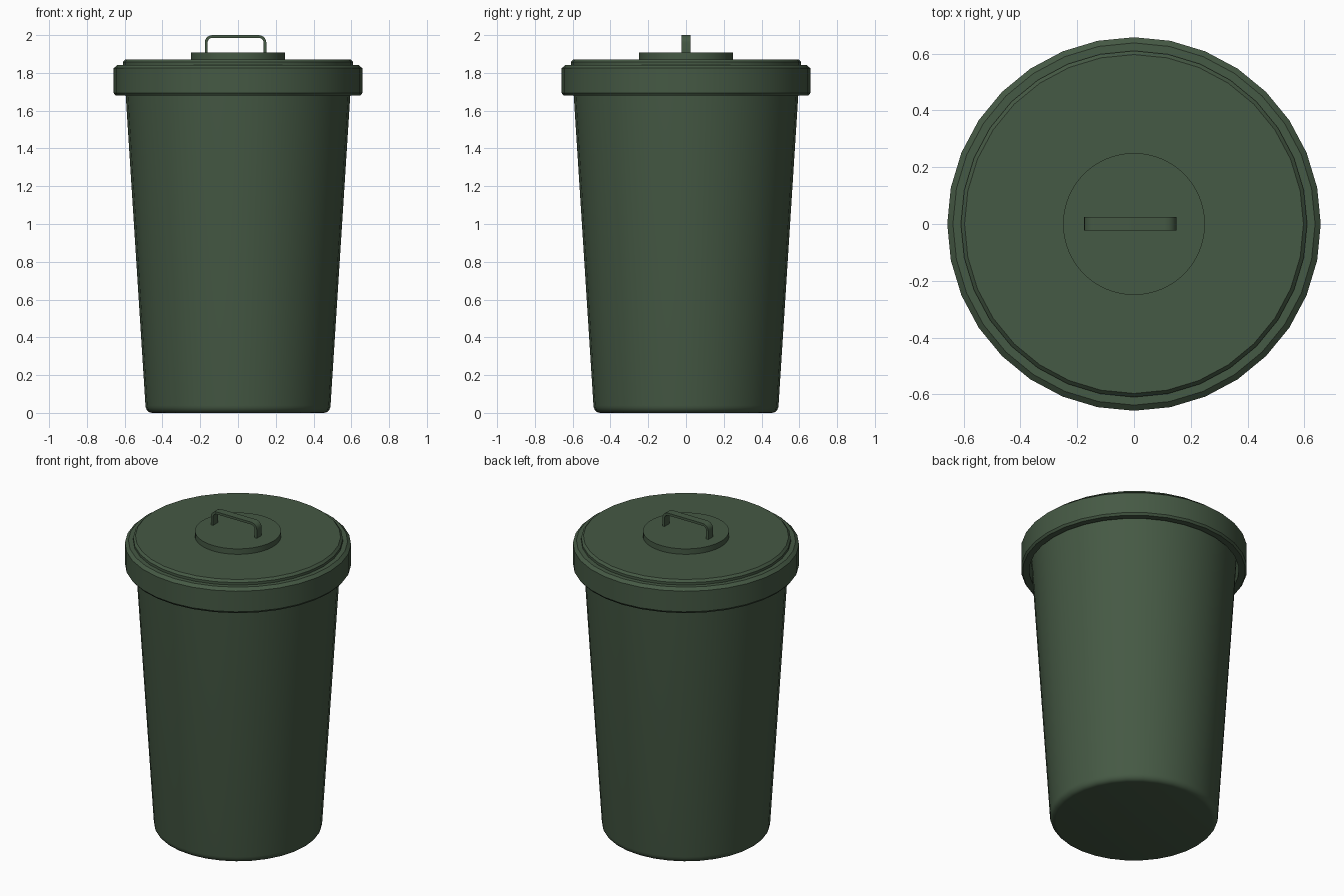
import bpy, bmesh, math

if "Cube" in bpy.data.objects:
    bpy.data.objects.remove(bpy.data.objects["Cube"])

mat = bpy.data.materials.new("bin_green")
mat.diffuse_color = (0.06, 0.1, 0.058, 1)
mat.use_nodes = True
mat.node_tree.nodes["Principled BSDF"].inputs["Base Color"].default_value = mat.diffuse_color


def finish(name, bm, angle=30):
    bmesh.ops.remove_doubles(bm, verts=bm.verts, dist=1e-5)
    bmesh.ops.recalc_face_normals(bm, faces=bm.faces)
    me = bpy.data.meshes.new(name)
    bm.to_mesh(me)
    bm.free()
    ob = bpy.data.objects.new(name, me)
    bpy.context.collection.objects.link(ob)
    me.materials.append(mat)
    bpy.ops.object.select_all(action='DESELECT')
    ob.select_set(True)
    bpy.context.view_layer.objects.active = ob
    bpy.ops.object.shade_smooth_by_angle(angle=math.radians(angle))
    return ob


def lathe(name, profile, sides, closed=False):
    """Revolve (radius, z) points; open profiles get flat end caps."""
    bm = bmesh.new()
    rings = [[bm.verts.new((r * math.cos(2 * math.pi * i / sides),
                            r * math.sin(2 * math.pi * i / sides), z))
              for i in range(sides)] for r, z in profile]
    pairs = list(zip(rings, rings[1:])) + ([(rings[-1], rings[0])] if closed else [])
    for a, b in pairs:
        for i in range(sides):
            j = (i + 1) % sides
            bm.faces.new((a[i], a[j], b[j], b[i]))
    if not closed:
        bm.faces.new(rings[0])
        bm.faces.new(rings[-1])
    return finish(name, bm)


# Tapered body with a rounded foot
foot = [(0.455 + 0.035 * math.sin(a), 0.04 - 0.04 * math.cos(a))
        for a in (math.pi / 2 * k / 5 for k in range(6))]
lathe("bin_body", foot + [(0.595, 1.69), (0.604, 1.83)], 32)

# Lid: overhanging skirt with bevelled edges and a raised top, hollow below
lathe("lid", [(0.61, 1.83), (0.61, 1.68), (0.648, 1.68), (0.658, 1.693),
              (0.658, 1.825), (0.638, 1.842), (0.61, 1.842), (0.61, 1.858),
              (0.597, 1.872)], 32)

# Raised disc in the middle of the lid
lathe("lid_disc", [(0.25, 1.865), (0.25, 1.907)], 64)

# Handle: flat strap swept along a rounded arch
def arch(inset):
    x0, x1, top, r = -0.176 + inset, 0.15 - inset, 2.0 - inset, 0.04 - inset
    pts = [(x0, 1.9)]
    for cx, start in ((x0 + r, 180), (x1 - r, 90)):
        for k in range(6):
            a = math.radians(start - 18 * k)
            pts.append((cx + r * math.cos(a), top - r + r * math.sin(a)))
    pts.append((x1, 1.9))
    # legs lean slightly outwards
    return [(x + (2.0 - z) * 0.0 , z) for x, z in pts]


bm = bmesh.new()
sections = [[bm.verts.new((x, y, z)) for (x, z), y in
             ((o, -0.023), (o, 0.025), (i, 0.025), (i, -0.023))]
            for o, i in zip(arch(0), arch(0.015))]
for a, b in zip(sections, sections[1:]):
    for k in range(4):
        bm.faces.new((a[k], a[(k + 1) % 4], b[(k + 1) % 4], b[k]))
bm.faces.new(sections[0])
bm.faces.new(sections[-1])
finish("lid_handle", bm)
